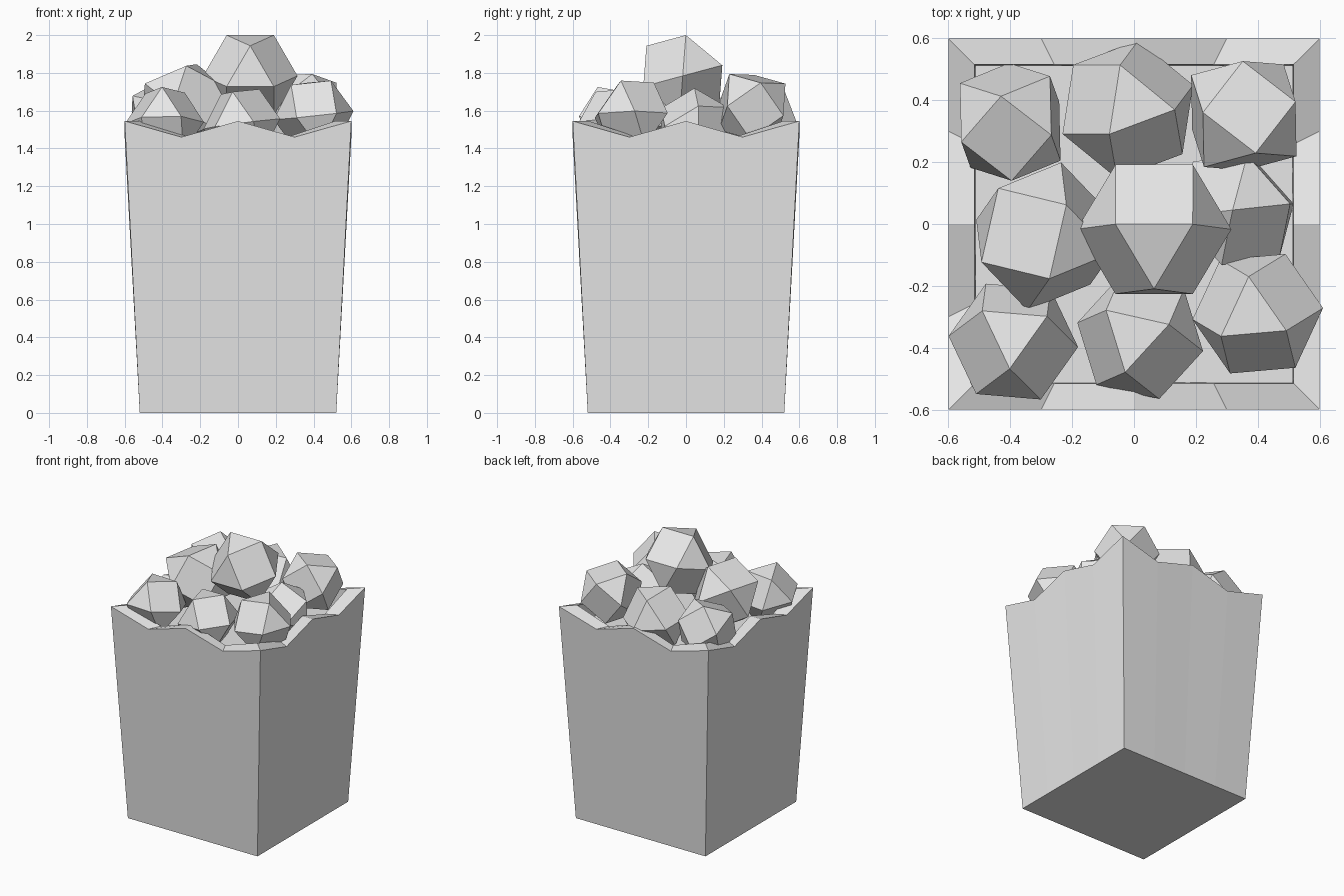
import bpy, bmesh, math
from mathutils import Vector

cube = bpy.data.objects.get("Cube")
if cube:
    bpy.data.objects.remove(cube, do_unlink=True)

grey = bpy.data.materials.new("plain_grey")
grey.use_nodes = True
grey.diffuse_color = (0.8, 0.8, 0.8, 1)
grey.node_tree.nodes["Principled BSDF"].inputs["Base Color"].default_value = (0.8, 0.8, 0.8, 1)


def finish(bm, name, location=(0, 0, 0)):
    bmesh.ops.recalc_face_normals(bm, faces=bm.faces)
    mesh = bpy.data.meshes.new(name)
    bm.to_mesh(mesh)
    bm.free()
    mesh.materials.append(grey)
    obj = bpy.data.objects.new(name, mesh)
    obj.location = location
    bpy.context.collection.objects.link(obj)
    return obj


# Tapered square box: rings of four points per side, with a zigzag rim
def ring(bm, half, z_peak, z_notch):
    verts = []
    for side in range(4):
        a = side * math.pi / 2
        for i, t in enumerate((-1, -0.5, 0, 0.5)):
            x, y = t * half, -half
            z = z_notch if i % 2 else z_peak
            verts.append(bm.verts.new((x * math.cos(a) - y * math.sin(a),
                                       x * math.sin(a) + y * math.cos(a), z)))
    return verts


bm = bmesh.new()
rings = [ring(bm, 0.52, 0, 0), ring(bm, 0.6, 1.545, 1.46),
         ring(bm, 0.515, 1.545, 1.46), ring(bm, 0.51, 1.39, 1.39)]
for low, high in zip(rings, rings[1:]):
    n = len(low)
    for i in range(n):
        j = (i + 1) % n
        bm.faces.new((low[i], low[j], high[j], high[i]))
bm.faces.new(rings[0])
bm.faces.new(rings[-1])
finish(bm, "box")


# Cuboctahedron kernel, oriented by one upward triangle given as xy offsets
def kernel(name, centre, radius, triangle):
    p, q, s = (Vector((x, y, math.sqrt(max(0, radius ** 2 - x * x - y * y))))
               for x, y in triangle)
    u = (p + q - s).normalized()
    v = p + s - q
    v = (v - u * v.dot(u)).normalized()
    w = u.cross(v)
    k = radius / math.sqrt(2)
    bm = bmesh.new()
    for a, b in ((u, v), (v, w), (w, u)):
        for m in (-k, k):
            for n in (-k, k):
                bm.verts.new(a * m + b * n)
    bmesh.ops.convex_hull(bm, input=bm.verts)
    bmesh.ops.dissolve_limit(bm, angle_limit=0.05, verts=bm.verts, edges=bm.edges)
    finish(bm, name, centre)


kernel("kernel_top", (0.065, -0.017, 1.784), 0.25, ((-0.125, 0.017), (0.125, 0.017), (0, -0.205)))
kernel("kernel_front_right", (-0.39, -0.38, 1.535), 0.21, ((-0.1, 0.1), (0.11, 0.08), (-0.01, -0.09)))
kernel("kernel_front", (0.02, -0.365, 1.53), 0.21, ((0.1, 0.015), (-0.05, -0.1), (-0.1, 0.07)))
kernel("kernel_front_left", (0.4, -0.29, 1.575), 0.213, ((-0.03, 0.12), (-0.12, -0.07), (0.11, -0.06)))
kernel("kernel_right", (-0.29, -0.04, 1.635), 0.245, ((0.02, -0.14), (0.07, 0.11), (0.23, -0.05)))
kernel("kernel_left", (0.33, 0.045, 1.51), 0.21, ((-0.02, 0.01), (0.19, 0.025), (0.06, 0.17)))
kernel("kernel_back_right", (-0.4, 0.33, 1.56), 0.208, ((-0.03, 0.09), (0.14, -0.05), (0.135, 0.145)))
kernel("kernel_back", (-0.02, 0.37, 1.55), 0.228, ((-0.065, -0.075), (0.16, 0.005), (-0.02, 0.15)))
kernel("kernel_back_left", (0.355, 0.35, 1.62), 0.215, ((0, 0.165), (0.165, 0.05), (0.135, 0.167)))
